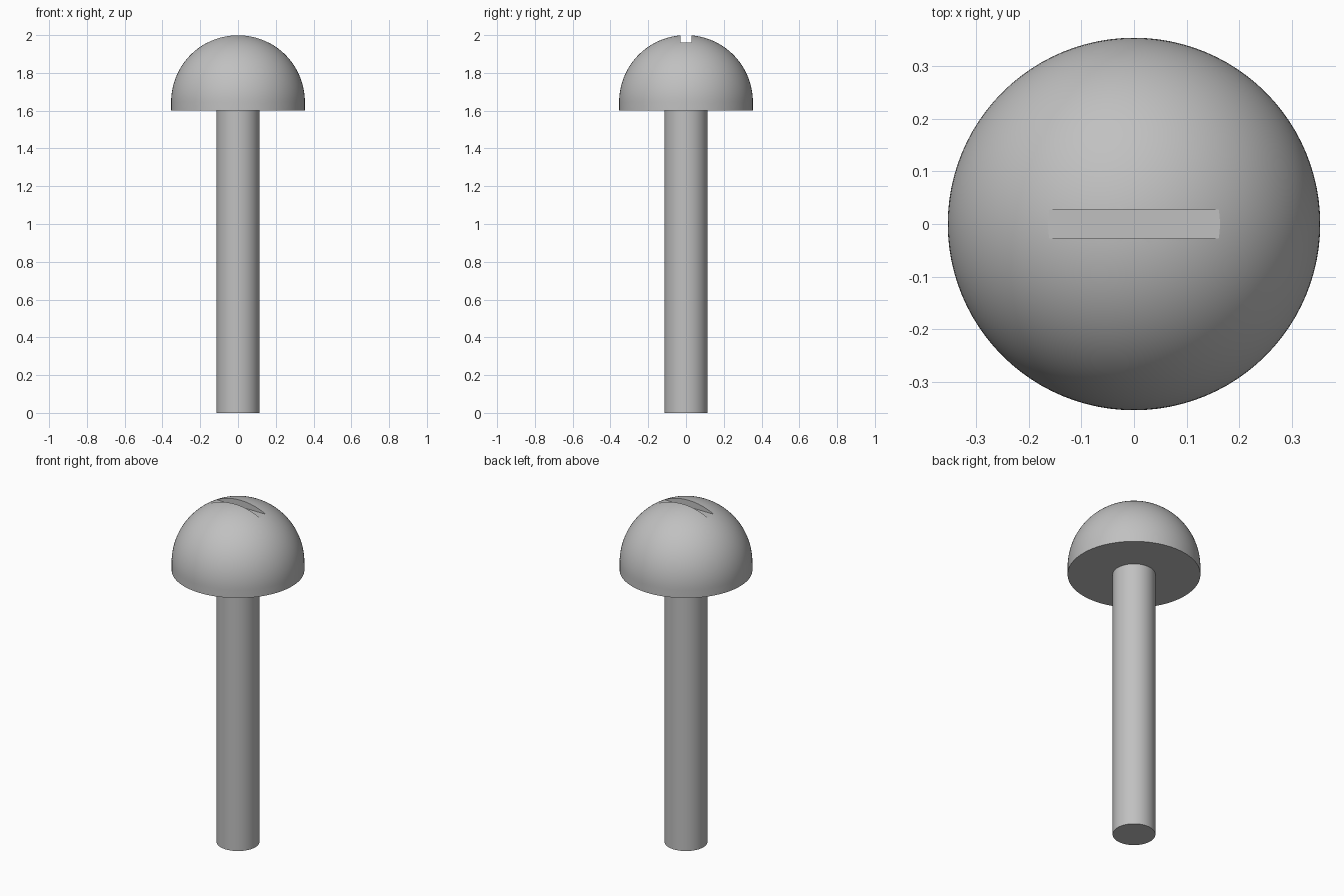
import bpy
import bmesh
from math import sin, cos, pi, radians

default = bpy.data.objects.get("Cube")
if default:
    bpy.data.objects.remove(default, do_unlink=True)

SEGMENTS = 96
HEAD_R, SHAFT_R = 0.354, 0.114
HEAD_BASE, TOP = 1.6, 2.0
SLOT_WIDTH, SLOT_DEPTH = 0.056, 0.04

steel = bpy.data.materials.new("grey steel")
steel.use_nodes = True
GREY = (0.53, 0.53, 0.53, 1)
steel.diffuse_color = GREY
steel.node_tree.nodes["Principled BSDF"].inputs["Base Color"].default_value = GREY


def revolve(name, profile):
    """Spin an (r, z) profile around the z axis into a closed solid."""
    bm = bmesh.new()
    verts = [bm.verts.new((r, 0, z)) for r, z in profile]
    edges = [bm.edges.new(pair) for pair in zip(verts, verts[1:])]
    bmesh.ops.spin(bm, geom=verts + edges, cent=(0, 0, 0), axis=(0, 0, 1),
                   angle=2 * pi, steps=SEGMENTS, use_duplicate=False)
    bmesh.ops.remove_doubles(bm, verts=bm.verts, dist=1e-5)
    bmesh.ops.recalc_face_normals(bm, faces=bm.faces)
    mesh = bpy.data.meshes.new(name)
    bm.to_mesh(mesh)
    bm.free()
    mesh.materials.append(steel)
    obj = bpy.data.objects.new(name, mesh)
    bpy.context.collection.objects.link(obj)
    return obj


def activate(obj):
    bpy.ops.object.select_all(action="DESELECT")
    obj.select_set(True)
    bpy.context.view_layer.objects.active = obj


# Domed head: short straight rim below a hemisphere
STEPS = 32
centre = TOP - HEAD_R
dome = [(HEAD_R * cos(a), centre + HEAD_R * sin(a))
        for a in (pi / 2 * i / STEPS for i in range(STEPS))]
head = revolve("screw_head", [(0, HEAD_BASE), (HEAD_R, HEAD_BASE)] + dome + [(0, TOP)])

# Plain round shaft
shaft = revolve("screw_shaft", [(0, 0), (SHAFT_R, 0), (SHAFT_R, HEAD_BASE), (0, HEAD_BASE)])

# Driver slot cut straight across the crown
bpy.ops.mesh.primitive_cube_add(size=1, location=(0, 0, TOP - SLOT_DEPTH + 0.1))
cutter = bpy.context.object
cutter.name = "slot_cutter"
cutter.scale = (1, SLOT_WIDTH, 0.2)
cutter.data.materials.append(steel)
cutter.hide_render = True
activate(head)
cut = head.modifiers.new("driver slot", "BOOLEAN")
cut.operation = "DIFFERENCE"
cut.solver = "EXACT"
cut.object = cutter
bpy.ops.object.modifier_apply(modifier=cut.name)
bpy.data.objects.remove(cutter, do_unlink=True)

# Smooth round surfaces, crisp edges
for part in (head, shaft):
    activate(part)
    bpy.ops.object.shade_smooth_by_angle(angle=radians(20))
